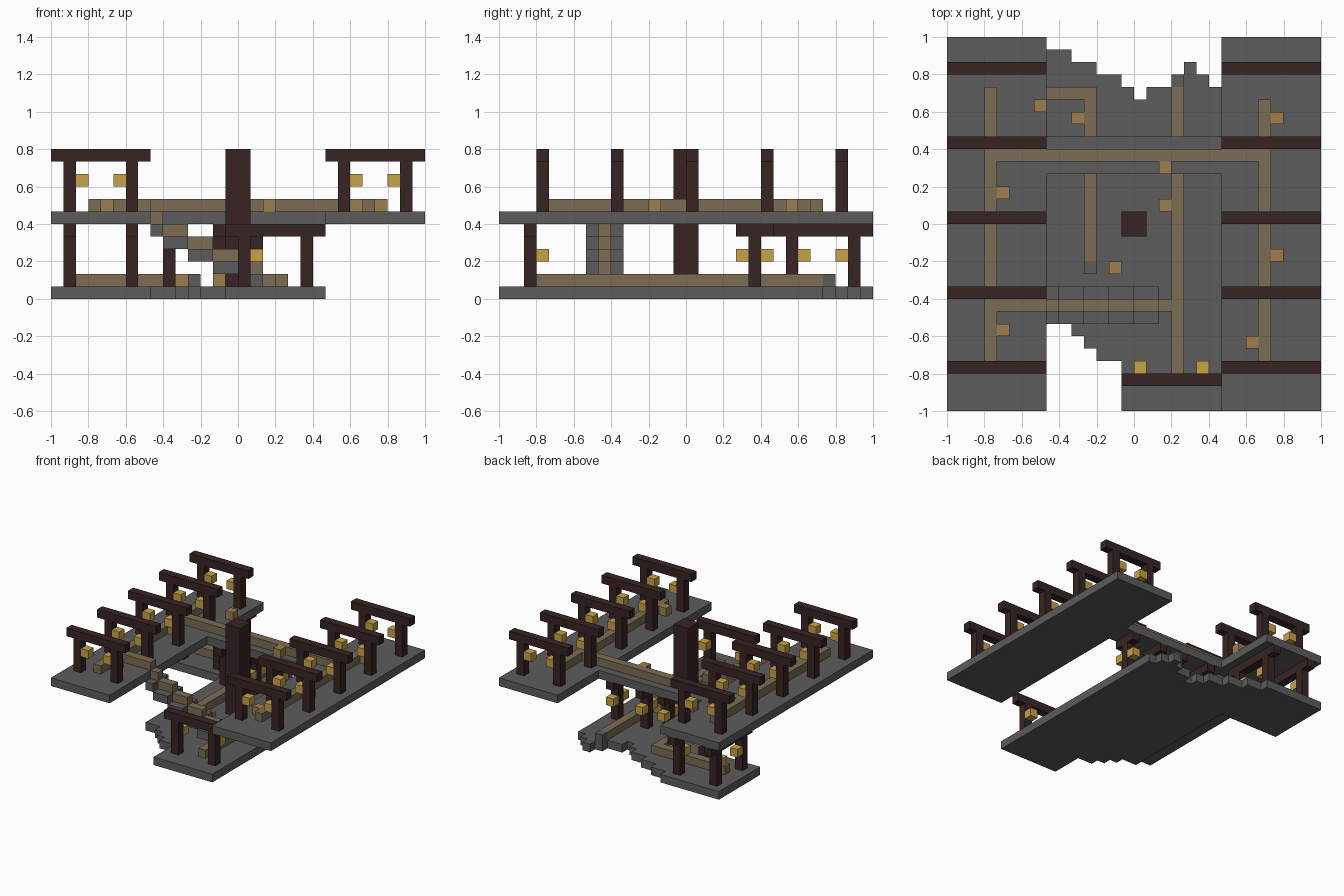
import bpy
import bmesh

old = bpy.data.objects.get("Cube")
if old:
    bpy.data.objects.remove(old, do_unlink=True)

U = 1 / 15  # one block; the model is 30 blocks long


def srgb(*rgb):
    return tuple(((c / 255 + 0.055) / 1.055) ** 2.4 for c in rgb) + (1.0,)


def material(name, color):
    mat = bpy.data.materials.new(name)
    mat.use_nodes = True
    mat.diffuse_color = color
    mat.node_tree.nodes["Principled BSDF"].inputs["Base Color"].default_value = color
    return mat


STONE = material("grey stone", srgb(92, 92, 92))
WOOD = material("dark wood", srgb(56, 36, 36))
PATH = material("path brown", srgb(124, 109, 85))
CRATE = material("crate tan", srgb(158, 127, 78))
GOLD = material("lantern gold", srgb(200, 163, 70))


def finish(name, bm, mat):
    bmesh.ops.recalc_face_normals(bm, faces=bm.faces[:])
    mesh = bpy.data.meshes.new(name)
    bm.to_mesh(mesh)
    bm.free()
    mesh.materials.append(mat)
    obj = bpy.data.objects.new(name, mesh)
    bpy.context.scene.collection.objects.link(obj)
    return obj


def box(name, mat, x, y, z, dx=1, dy=1, dz=1):
    """Box from its lowest corner and size, in blocks."""
    bm = bmesh.new()
    bmesh.ops.create_cube(bm, size=1)
    for v in bm.verts:
        v.co.x = (x - 15 + (v.co.x + 0.5) * dx) * U
        v.co.y = (y - 15 + (v.co.y + 0.5) * dy) * U
        v.co.z = (z + (v.co.z + 0.5) * dz) * U
    return finish(name, bm, mat)


def ragged_floor(name, columns):
    """Slab whose front and back edges step from column to column."""
    front, back = [], []
    x = 0
    for end, y0, y1 in columns:
        for edge, y in ((front, y0), (back, y1)):
            if edge and edge[-1][1] == y:
                edge.pop()
            else:
                edge.append((x, y))
            edge.append((end, y))
        x = end
    bm = bmesh.new()
    verts = [bm.verts.new(((px - 15) * U, (py - 15) * U, 0)) for px, py in front + back[::-1]]
    face = bm.faces.new(verts)
    top = bmesh.ops.extrude_face_region(bm, geom=[face])["geom"]
    for v in top:
        if isinstance(v, bmesh.types.BMVert):
            v.co.z = U
    finish(name, bm, STONE)


# Floors: ragged lower slab, two upper decks and the bridge between them
ragged_floor("lower_floor", [
    (8, 22, 30), (10, 7, 29), (11, 6, 28), (12, 5, 28), (14, 4, 27), (15, 0, 26),
    (16, 0, 25), (18, 0, 26), (19, 0, 27), (20, 0, 28), (21, 0, 27), (22, 0, 26)])
box("right_deck", STONE, 0, 0, 6, 8, 30)
box("left_deck", STONE, 22, 0, 6, 8, 30)
box("bridge_deck", STONE, 8, 19, 6, 14, 3)

# Central pillar
box("central_pillar", WOOD, 14, 14, 1, 2, 2, 11)

# Upper gates, five on each deck
for side, x in (("right", 0), ("left", 22)):
    for y in (3, 9, 15, 21, 27):
        box(side + "_gate_beam", WOOD, x, y, 11, 8)
        for post, lantern in ((1, 2), (6, 5)):
            box(side + "_gate_post", WOOD, x + post, y, 7, dz=4)
            box(side + "_gate_lantern", GOLD, x + lantern, y, 9)

# Lower front gate
box("front_gate_beam", WOOD, 14, 2, 5, 8)
for x in (15, 20):
    box("front_gate_post", WOOD, x, 2, 1, dz=4)
    box("front_gate_lantern", GOLD, x, 3, 3)

# Lower gates under the right deck, running front to back
for x in (1, 6):
    box("back_gate_beam", WOOD, x, 22, 5, dy=8)
    for post, lantern in ((23, 24), (28, 27)):
        box("back_gate_post", WOOD, x, post, 1, dz=4)
        box("back_gate_lantern", GOLD, x, lantern, 3)

# Bridge supports
for x in (9, 13, 16, 20):
    box("bridge_beam", WOOD, x, 19, 5, dy=3)
    box("bridge_post", WOOD, x, 20, 1, dz=4)
    box("bridge_back_lantern", GOLD, x, 21, 3)
    if x > 9:
        box("bridge_front_lantern", GOLD, x, 19, 3)

# Stairs with a path strip down the middle
for z, x, width in ((5, 8, 1), (4, 9, 2), (3, 11, 2), (2, 13, 2), (1, 15, 2)):
    box("stair_step", STONE, x, 7, z, width, 3)
    box("stair_path", PATH, x, 8, z + 1, width)

# Upper paths
box("right_deck_path", PATH, 3, 4, 7, dy=22)
box("left_deck_path", PATH, 25, 4, 7, dy=21)
box("bridge_path", PATH, 4, 20, 7, 21)
box("stair_top_path", PATH, 4, 8, 7, 4)

# Lower paths and the stone blocks at their ends
box("lower_main_path", PATH, 18, 3, 1, dy=23)
box("stair_foot_path", PATH, 17, 8, 1)
box("lower_side_path", PATH, 11, 12, 1, dy=14)
box("lower_back_path", PATH, 2, 25, 1, 9)
box("path_end_block", STONE, 11, 11, 1)
box("path_end_block", STONE, 18, 26, 1)

# Crates beside the paths
for x, y in ((4, 17), (4, 6), (7, 24), (17, 19), (26, 23), (26, 12), (24, 5)):
    box("upper_crate", CRATE, x, y, 7)
for x, y in ((17, 16), (13, 11), (10, 23)):
    box("lower_crate", CRATE, x, y, 1)
